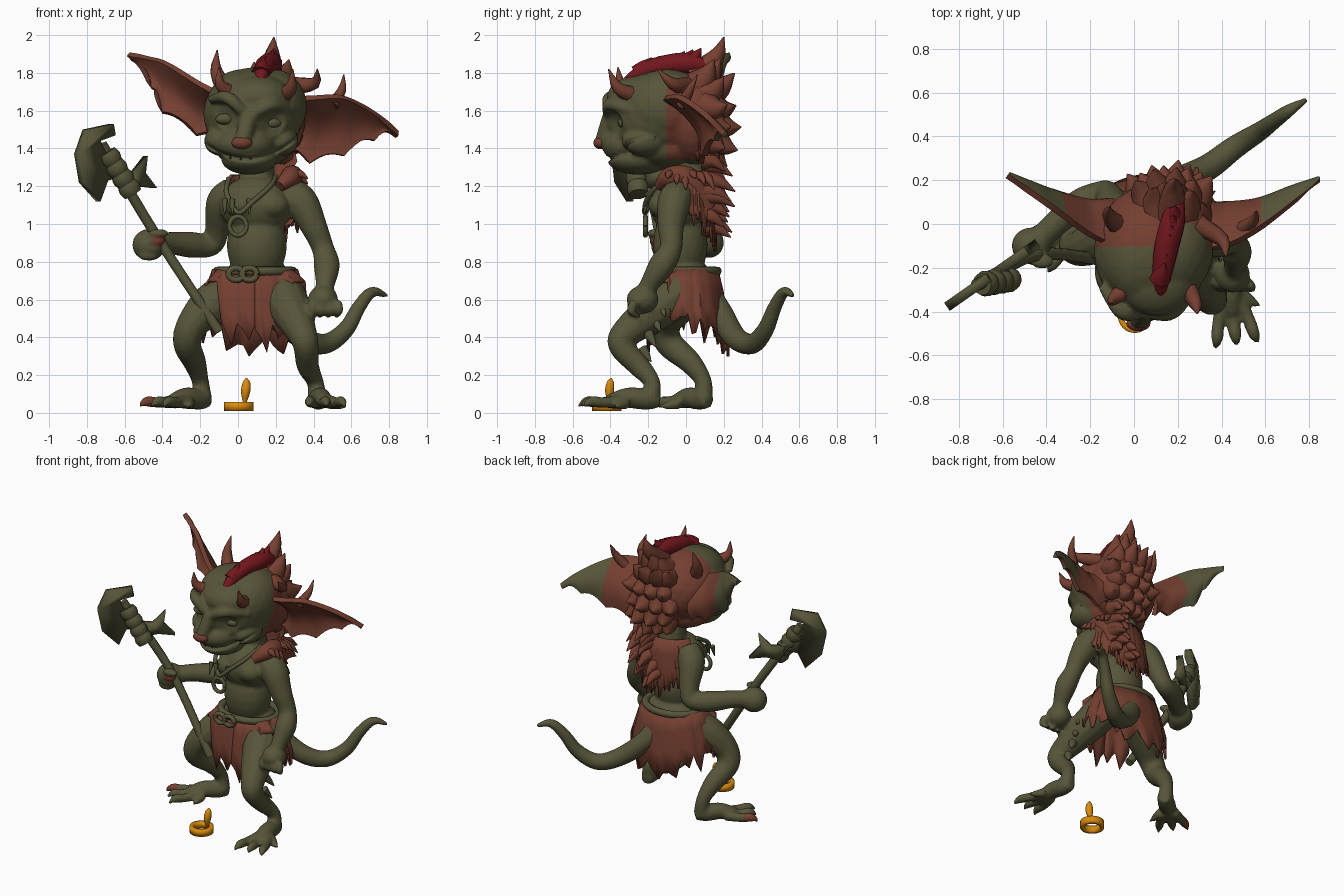
import bpy, bmesh, math, random
from mathutils import Vector, Matrix, Euler

random.seed(4)
cube = bpy.data.objects.get("Cube")
if cube:
    bpy.data.objects.remove(cube)


def material(name, *rgb):
    m = bpy.data.materials.new(name)
    m.use_nodes = True
    m.diffuse_color = (*rgb, 1)
    m.node_tree.nodes["Principled BSDF"].inputs["Base Color"].default_value = (*rgb, 1)
    return m


GREEN = material("olive skin", .094, .09, .041)
RUST = material("rust hide", .175, .05, .03)
RED = material("dark red", .17, .009, .013)
GOLD = material("gold", .7, .26, .004)


def ball(bm, centre, size, rot=(0, 0, 0)):
    size = size if isinstance(size, tuple) else (size,) * 3
    m = Matrix.LocRotScale(Vector(centre), Euler(rot), Vector(size))
    bmesh.ops.create_icosphere(bm, subdivisions=3, radius=1, matrix=m)


def spline(points, steps):
    """Smooth path through points of any dimension."""
    p = [Vector(q) for q in points]
    p = [p[0] * 2 - p[1]] + p + [p[-1] * 2 - p[-2]]
    path = []
    for a, b, c, d in zip(p, p[1:], p[2:], p[3:]):
        for k in range(steps):
            t = k / steps
            path.append(b + ((c - a) * t + (a * 2 - b * 5 + c * 4 - d) * t**2
                             + (b * 3 - a - c * 3 + d) * t**3) / 2)
    return path + [p[-2]]


def tube(bm, points, sides=12, steps=5):
    """Round tube; each point is x, y, z, radius."""
    path = spline(points, steps)
    rings, quat, last = [], None, None
    for i, p in enumerate(path):
        t = (path[min(i + 1, len(path) - 1)].xyz - path[max(i - 1, 0)].xyz).normalized()
        quat = last.rotation_difference(t) @ quat if last else Vector((0, 0, 1)).rotation_difference(t)
        last = t
        rings.append([bm.verts.new(p.xyz + quat @ Vector((math.cos(a), math.sin(a), 0)) * max(p.w, .002))
                      for a in (math.tau * k / sides for k in range(sides))])
    for a, b in zip(rings, rings[1:]):
        for k in range(sides):
            j = (k + 1) % sides
            bm.faces.new((a[k], a[j], b[j], b[k]))
    bm.faces.new(rings[0][::-1])
    bm.faces.new(rings[-1])


def spike(bm, base, tip, r, sag=(0, 0, 0)):
    base, tip = Vector(base), Vector(tip)
    mid = (base + tip) / 2 + Vector(sag)
    tube(bm, [(*base, r), (*mid, r * .65), (*tip, .003)], 8, 3)


def loop(bm, centre, rx, rz, r):
    """Ring standing in the front plane."""
    tube(bm, [(centre[0] + rx * math.cos(a), centre[1], centre[2] + rz * math.sin(a), r)
              for a in (math.tau * k / 12 for k in range(13))], 8, 2)


def finish(name, bm, *mats):
    bmesh.ops.recalc_face_normals(bm, faces=bm.faces)
    mesh = bpy.data.meshes.new(name)
    bm.to_mesh(mesh)
    bm.free()
    obj = bpy.data.objects.new(name, mesh)
    bpy.context.collection.objects.link(obj)
    shade(obj, mats)
    return obj


def shade(obj, mats):
    obj.data.materials.clear()
    for m in mats:
        obj.data.materials.append(m)
    for p in obj.data.polygons:
        p.use_smooth = True
    obj.data.set_sharp_from_angle(angle=math.radians(50))


def bake(obj, *mats):
    bpy.context.view_layer.update()
    graph = bpy.context.evaluated_depsgraph_get()
    mesh = bpy.data.meshes.new_from_object(obj.evaluated_get(graph))
    obj.modifiers.clear()
    obj.data = mesh
    shade(obj, mats)


def blend(obj, *mats):
    """Fuse overlapping forms into one skin."""
    rm = obj.modifiers.new("fuse", 'REMESH')
    rm.mode, rm.voxel_size = 'VOXEL', .011
    sm = obj.modifiers.new("soften", 'SMOOTH')
    sm.factor, sm.iterations = .5, 5
    bake(obj, *mats)


def thicken(obj, depth):
    s = obj.modifiers.new("thickness", 'SOLIDIFY')
    s.thickness, s.offset = depth, 0


# Body: torso, neck, limbs, feet and tail
bm = bmesh.new()
ball(bm, (.1, -.04, 1.1), (.2, .15, .16))
ball(bm, (.1, -.03, .89), (.16, .145, .21))
ball(bm, (.1, 0, .69), (.2, .15, .13))
for x in (.02, .18):
    ball(bm, (x, -.13, 1.1), (.09, .07, .07))
tube(bm, [(.1, .02, 1.15, .12), (.1, .02, 1.26, .095), (.1, -.03, 1.42, .1)])
tube(bm, [(-.02, .01, 1.18, .08), (-.08, .05, 1.11, .09), (-.11, .12, .97, .066), (-.14, .14, .89, .06),
          (-.25, .09, .89, .07), (-.37, -.01, .9, .058), (-.46, -.1, .89, .06)])
ball(bm, (-.47, -.1, .89), (.09, .085, .085))
for i in range(4):
    ball(bm, (-.42 - .018 * i, -.17 + .01 * i, .95 - .04 * i), (.055, .035, .024))
tube(bm, [(.25, -.02, 1.17, .08), (.33, -.06, 1.12, .092), (.4, -.08, .99, .072), (.45, -.08, .87, .06),
          (.47, -.13, .78, .07), (.46, -.2, .67, .05), (.45, -.23, .61, .06)])
ball(bm, (.45, -.23, .6), (.08, .085, .075))
for i in range(4):
    x = .39 + .045 * i
    tube(bm, [(x, -.27, .59, .026), (x + .01, -.29, .54, .024), (x - .01, -.24, .5, .006)], 8)
tube(bm, [(-.01, .02, .66, .12), (-.14, -.06, .57, .115), (-.24, -.11, .47, .085), (-.27, -.09, .37, .075),
          (-.23, .02, .27, .062), (-.2, .09, .17, .046), (-.19, .09, .07, .055)])
tube(bm, [(.22, 0, .66, .12), (.27, -.14, .56, .115), (.34, -.32, .42, .08), (.36, -.34, .35, .068),
          (.37, -.25, .25, .06), (.41, -.18, .16, .045), (.42, -.19, .07, .055)])
for heel, toe in (((-.18, .1), (-.46, -.15)), ((.42, -.17), (.47, -.56))):
    h, d = Vector((*heel, 0)), Vector((*toe, 0)) - Vector((*heel, 0))
    side = Vector((-d.y, d.x, 0)).normalized()
    tube(bm, [(*(h + d * f + Vector((0, 0, z))), r)
              for f, z, r in ((-.08, .06, .035), (.1, .07, .055), (.35, .08, .055), (.6, .06, .04))])
    for s in (-1, 0, 1):
        tube(bm, [(*(h + d * f + side * s * w + Vector((0, 0, z))), r)
                  for f, w, z, r in ((.45, .03, .06, .038), (.7, .07, .055, .029), (.88, .085, .06, .028), (1, .1, .035, .006))])
    spike(bm, h + d * .4 + side * .05 + Vector((0, 0, .05)), h + d * .6 + side * .14 + Vector((0, 0, .03)), .035)
tube(bm, [(.12, .08, .68, .07), (.19, .18, .53, .068), (.34, .26, .4, .062), (.46, .35, .365, .055),
          (.57, .42, .44, .046), (.64, .47, .56, .038), (.71, .52, .64, .03), (.79, .57, .62, .012)])
body = finish("body", bm, GREEN)
blend(body, GREEN, RUST)
thumb = Vector((-.42, -.19, .91))
for p in body.data.polygons:
    p.material_index = int(p.center.x < -.45 and p.center.z < .2 or (p.center - thumb).length < .035)

# Head: skull, snout, jaw, brows; then pressed sockets and mouth
bm = bmesh.new()
ball(bm, (.08, -.12, 1.58), (.265, .3, .25))
ball(bm, (.19, -.1, 1.62), (.175, .24, .2))
ball(bm, (.02, -.14, 1.66), (.17, .23, .16))
ball(bm, (.1, -.24, 1.67), (.19, .18, .12))
ball(bm, (.15, .04, 1.56), (.21, .16, .25))
ball(bm, (.04, -.29, 1.42), (.16, .16, .1))
ball(bm, (.06, -.25, 1.345), (.15, .17, .085))
ball(bm, (.08, -.1, 1.4), (.2, .2, .11))
tube(bm, [(.06, -.39, 1.58, .05), (.04, -.42, 1.5, .045), (.02, -.44, 1.43, .045)])
for s in (-1, 1):
    ball(bm, (.07 + s * .16, -.22, 1.44), (.09, .12, .08))
    tube(bm, [(.05 + s * .03, -.41, 1.59 - s * .01, .03), (.06 + s * .12, -.4, 1.65 - s * .02, .035),
              (.07 + s * .22, -.28, 1.63 - s * .03, .02)])
head = finish("head", bm, GREEN)
blend(head, GREEN, RUST)
sockets = [Vector((-.07, -.38, 1.56)), Vector((.18, -.38, 1.54))]
for v in head.data.vertices:
    for s in sockets:
        v.co.y += .05 * max(0, 1 - (v.co - s).length / .085)
    lip = 1.345 + (v.co.x - .05) ** 2 * 1.6
    if v.co.y < -.18:
        v.co.y += .03 * max(0, 1 - abs(v.co.z - lip) / .015)
for p in head.data.polygons:
    c = p.center
    p.material_index = int(c.y > (0 if c.z > 1.72 and c.x > .12 else -.1) and c.z > 1.34)

bm = bmesh.new()
for s in sockets:
    ball(bm, s + Vector((0, .053, -.005)), (.05, .035, .03))
for i in range(4):
    x = -.04 + .055 * i
    spike(bm, (x, -.4 + abs(x - .04) * .5, 1.34), (x, -.42 + abs(x - .04) * .5, 1.36), .007)
finish("eyes_and_teeth", bm, GREEN)

bm = bmesh.new()
ball(bm, (.02, -.455, 1.43), (.055, .035, .034))
finish("nose", bm, RUST)

# Ears: cupped webs with scalloped lower edges
EARS = {
    "right_ear": ([(-.08, -.1, 1.68), (-.2, -.05, 1.74), (-.38, .08, 1.85), (-.48, .15, 1.88), (-.58, .22, 1.9)],
                  [(-.1, .08, 1.43), (-.22, .08, 1.47), (-.4, .12, 1.59), (-.46, .16, 1.72), (-.57, .22, 1.87)]),
    "left_ear": ([(.28, -.12, 1.66), (.42, -.1, 1.67), (.56, -.03, 1.67), (.72, .09, 1.59), (.85, .2, 1.48)],
                 [(.28, .08, 1.38), (.38, .08, 1.32), (.56, .1, 1.36), (.72, .16, 1.44), (.84, .2, 1.46)])}
for name, (upper, lower) in EARS.items():
    bm = bmesh.new()
    up, low = spline(upper, 6), spline(lower, 6)
    grid = []
    for i, (a, b) in enumerate(zip(up, low)):
        b = b + Vector((0, 0, .035 * abs(math.sin(math.pi * i / 6))))
        fade = 1 - i / len(up)
        grid.append([bm.verts.new(a.lerp(b, t) + Vector((0, .1 * fade * math.sin(math.pi * t), 0)))
                     for t in (k / 8 for k in range(9))])
    for a, b in zip(grid, grid[1:]):
        for k in range(8):
            bm.faces.new((a[k], a[k + 1], b[k + 1], b[k]))
    ear = finish(name, bm, RUST)
    thicken(ear, .03)
    bake(ear, RUST, GREEN)
    for p in ear.data.polygons:
        p.material_index = int(abs(p.center.x - .13) > .45 and p.normal.y > .1)

# Horns and the ear spur
bm = bmesh.new()
spike(bm, (-.06, -.02, 1.7), (-.11, .08, 1.92), .05, (-.03, .01, 0))
spike(bm, (-.03, -.29, 1.69), (-.1, -.36, 1.83), .045, (-.03, -.02, -.02))
spike(bm, (.23, -.27, 1.68), (.29, -.41, 1.82), .05, (.02, -.02, -.03))
spike(bm, (.29, 0, 1.73), (.42, -.15, 1.82), .05, (.05, 0, -.03))
spike(bm, (.5, -.02, 1.63), (.56, .06, 1.79), .035, (.02, 0, 0))
finish("horns", bm, RUST)

# Mane on the head and down the back
bm = bmesh.new()
for row in range(6):
    e = -.8 + row * .36
    for col in range(4):
        a = -.75 + col * .45 + (row % 2) * .2
        n = Vector((math.sin(a) * math.cos(e), math.cos(a) * math.cos(e), math.sin(e)))
        base = Vector((.16 + .17 * n.x, .03 + .12 * n.y, 1.56 + .22 * n.z))
        tip = base + n * random.uniform(.09, .14) * (.5 + .5 * math.cos(a)) + Vector((0, .03, -.02 if row < 4 else .03))
        spike(bm, base, tip, .085, (0, 0, -.015))
spike(bm, (.17, .04, 1.78), (.19, .2, 1.99), .07, (0, .04, 0))
for i in range(14):
    z = 1.34 - .027 * i
    x = .2 + random.uniform(-.08, .08)
    spike(bm, (x, .09, z), (x + .02, random.uniform(.2, .27), z - .06), .055, (0, 0, .02))
finish("mane", bm, RUST)

# Crest
bm = bmesh.new()
tube(bm, [(.12, -.33, 1.745, .02), (.13, -.22, 1.81, .045), (.15, -.1, 1.84, .056), (.18, .02, 1.85, .055), (.2, .12, 1.83, .03)])
for i in range(7):
    t = i / 6
    spike(bm, (.12 + .06 * t, -.25 + .27 * t, 1.8 + .04 * t), (.14 + .05 * t, -.18 + .26 * t, 1.88 + .05 * t), .05)
finish("crest", bm, RED)


# Torn hide garments
def drape(name, centre, rx, ry, flare, start, end, drop):
    bm = bmesh.new()
    cols = []
    for i in range(61):
        a = start + (end - start) * i / 60
        fall = drop(abs(a - math.pi)) * random.uniform(.75, 1.05) * (1 if i % 3 else .85)
        cols.append([bm.verts.new((centre[0] + rx * (1 + flare * t) * math.sin(a),
                                   centre[1] - ry * (1 + flare * t ** .6) * math.cos(a), centre[2] - fall * t))
                     for t in (0, .3, .65, 1)])
    for a, b in zip(cols, cols[1:]):
        for k in range(3):
            bm.faces.new((a[k], a[k + 1], b[k + 1], b[k]))
    thicken(finish(name, bm, RUST), .014)


def skirt_drop(back):
    if back > math.pi - .68:
        return .42
    return .08 if back > 2 else .48 - .09 * back


drape("loincloth", (.09, .01, .76), .22, .155, .38, 0, math.tau, skirt_drop)
drape("hide_vest", (.14, -.01, 1.26), .18, .13, .28, 1.65, math.tau - 1.75, lambda back: .42 - .13 * back)
bm = bmesh.new()
tube(bm, [(.22, -.14, 1.2, .03), (.28, -.08, 1.25, .055), (.28, .03, 1.23, .06), (.25, .11, 1.08, .05)])
for i in range(6):
    spike(bm, (.29, -.08 + .035 * i, 1.25), (.37, -.1 + .05 * i, 1.24 - .03 * (i % 3)), .035, (0, 0, .02))
finish("shoulder_strap", bm, RUST)

# Belt, buckle, necklace and pendant
bm = bmesh.new()
tube(bm, [(.09 + .2 * math.sin(a), .005 - .16 * math.cos(a), .75, .024)
          for a in (math.tau * k / 16 for k in range(17))], 10, 3)
for x in (-.01, .06):
    loop(bm, (x, -.185, .735), .04, .032, .016)
finish("belt", bm, GREEN)
bm = bmesh.new()
tube(bm, [(-.05, -.05, 1.24, .014), (-.06, -.17, 1.16, .014), (0, -.215, 1.06, .014), (.08, -.21, 1.12, .014),
          (.17, -.15, 1.2, .014), (.2, -.02, 1.25, .014)], 8)
loop(bm, (0, -.215, .99), .045, .05, .013)
for x in (-.07, -.03, .06):
    spike(bm, (x, -.2, 1.13), (x, -.225, 1.05), .016)
finish("necklace", bm, GREEN)

# Axe: shaft, bindings and two blades
top, end = Vector((-.72, -.28, 1.42)), Vector((-.1, -.17, .43))
bm = bmesh.new()
tube(bm, [(*top, .03), (-.44, -.14, .95, .028), (*end, .027)], 10)
for i in range(4):
    p, q = top.lerp(end, .04 + .055 * i), top.lerp(end, .1 + .055 * i)
    tube(bm, [(*p, .05), (*p.lerp(q, .5), .06), (*q, .05)], 12, 2)
finish("axe_shaft", bm, GREEN)
BLADES = {
    "axe_blade": [(-.81, 1.5), (-.67, 1.53), (-.66, 1.47), (-.74, 1.44), (-.7, 1.36), (-.63, 1.25),
                  (-.7, 1.23), (-.74, 1.12), (-.83, 1.22), (-.855, 1.37)],
    "axe_back_spike": [(-.66, 1.28), (-.56, 1.27), (-.49, 1.36), (-.5, 1.27), (-.44, 1.19), (-.53, 1.2), (-.6, 1.18)]}
for name, outline in BLADES.items():
    bm = bmesh.new()
    bm.faces.new([bm.verts.new((x, -.284 + .7 * (x + .72), z)) for x, z in outline])
    thicken(finish(name, bm, GREEN), .045)

# Ragged fur tufts on the left leg
bm = bmesh.new()
for i in range(5):
    z = .58 - .08 * i
    spike(bm, (.33 + .012 * i, -.14 - .03 * i, z), (.4, -.11 - .025 * i, z - .07), .03)
finish("leg_fur", bm, GREEN)

# Gold ring with a leaf-shaped plume
bm = bmesh.new()
bmesh.ops.create_cone(bm, segments=32, radius1=.065, radius2=.065, depth=.046,
                      matrix=Matrix.Translation((.004, -.42, .034)))
ring = finish("gold_ring", bm, GOLD)
thicken(ring, .026)
bm = bmesh.new()
tube(bm, [(.035, -.4, .05, .008), (.04, -.405, .11, .024), (.045, -.4, .16, .02), (.045, -.395, .185, .003)], 10)
finish("gold_plume", bm, GOLD)
